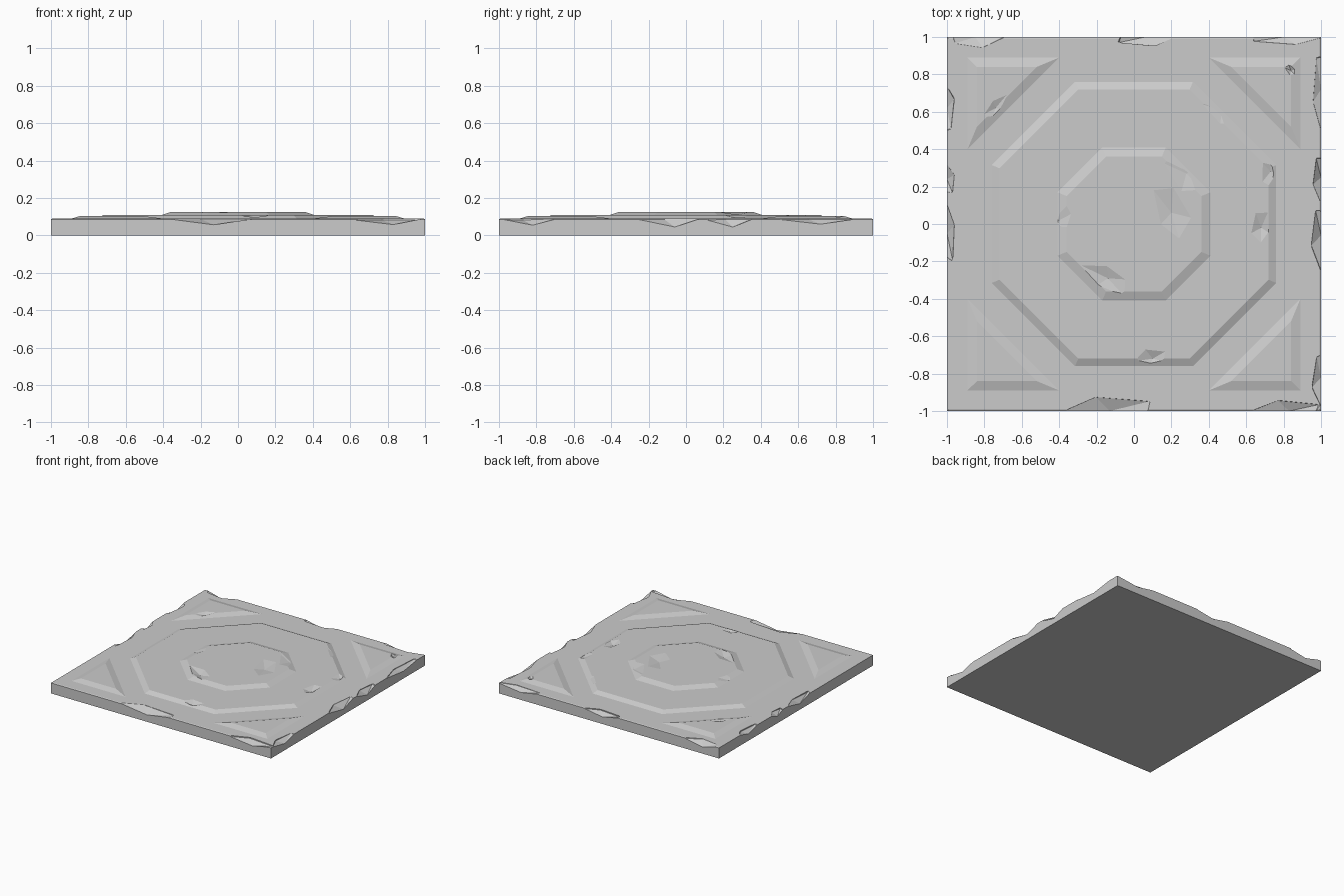
import bpy, bmesh, math, random
from mathutils import Matrix

if "Cube" in bpy.data.objects:
    bpy.data.objects.remove(bpy.data.objects["Cube"])

random.seed(4)


def add_mesh(name, bm):
    bmesh.ops.recalc_face_normals(bm, faces=bm.faces)
    me = bpy.data.meshes.new(name)
    bm.to_mesh(me)
    bm.free()
    ob = bpy.data.objects.new(name, me)
    bpy.context.collection.objects.link(ob)
    return ob


def frustum(name, low, high, z0, z1, z2):
    """Vertical skirt from z0 to z1, then a sloped rim up to z2."""
    bm = bmesh.new()
    rings = [[bm.verts.new((x, y, z)) for x, y in pts]
             for pts, z in ((low, z0), (low, z1), (high, z2))]
    n = len(low)
    for a, b in zip(rings, rings[1:]):
        for i in range(n):
            j = (i + 1) % n
            bm.faces.new((a[i], a[j], b[j], b[i]))
    bm.faces.new(rings[0])
    bm.faces.new(rings[-1])
    return add_mesh(name, bm)


def polygon(apothem, n):
    r = apothem / math.cos(math.pi / n)
    return [(r * math.cos((2 * i + 1) * math.pi / n),
             r * math.sin((2 * i + 1) * math.pi / n)) for i in range(n)]


def chip(x, y, z, length, width, height, turn):
    """Rough faceted stone used to knock a chip out of the tile."""
    bm = bmesh.new()
    bmesh.ops.create_icosphere(bm, subdivisions=1, radius=1)
    for v in bm.verts:
        v.co *= random.uniform(0.85, 1.15)
    bmesh.ops.transform(bm, verts=bm.verts, matrix=Matrix.Translation((x, y, z))
                        @ Matrix.Rotation(turn, 4, 'Z')
                        @ Matrix.Diagonal((length, width, height, 1)))
    ob = add_mesh("chip_cutter", bm)
    ob.hide_render = True
    return ob


def combine(other, op):
    m = tile.modifiers.new(op.lower(), 'BOOLEAN')
    m.operation, m.solver, m.object = op, 'EXACT', other
    bpy.context.view_layer.objects.active = tile
    bpy.ops.object.modifier_apply(modifier=m.name)
    bpy.data.objects.remove(other, do_unlink=True)


# Square slab with two raised octagonal steps
tile = frustum("stone_tile", polygon(1, 4), polygon(0.993, 4), 0, 0.086, 0.09)
combine(frustum("outer_step", polygon(0.76, 8), polygon(0.72, 8), 0.05, 0.09, 0.108), 'UNION')
combine(frustum("inner_step", polygon(0.41, 8), polygon(0.36, 8), 0.05, 0.108, 0.125), 'UNION')

# Raised triangle in each corner
for sx in (-1, 1):
    for sy in (-1, 1):
        low, high = ([(sx * a, sy * a), (sx * b, sy * a), (sx * a, sy * b)]
                     for a, b in ((0.89, 0.4), (0.84, 0.52)))
        combine(frustum("corner_step", low, high, 0.05, 0.09, 0.105), 'UNION')

# Chips along each side: position, length, width
sides = (
    [(-0.13, 0.3, 0.1), (0.83, 0.2, 0.06)],                    # front
    [(-0.06, 0.2, 0.06), (0.25, 0.14, 0.05), (0.72, 0.24, 0.05), (-0.82, 0.17, 0.05)],  # right
    [(-0.06, 0.17, 0.05), (0.85, 0.16, 0.07), (-0.8, 0.25, 0.05)],  # back
    [(0.05, 0.17, 0.05), (-0.24, 0.09, 0.05), (-0.62, 0.15, 0.04)],  # left
)
for k, marks in enumerate(sides):
    turn = k * math.pi / 2
    c, s = round(math.cos(turn)), round(math.sin(turn))
    for t, length, width in marks:
        combine(chip(t * c + s, t * s - c, 0.112, length, width, 0.06, turn), 'DIFFERENCE')

# Chips on the raised rims, lying along the rim: x, y, length
rims = [(0.47, 0.61, 0.16), (0.73, 0.28, 0.14), (0.68, -0.02, 0.14), (0.1, -0.72, 0.13),
        (-0.71, -0.42, 0.17), (0.28, 0.27, 0.2), (0.2, 0.06, 0.18), (-0.14, -0.29, 0.16),
        (-0.4, 0.02, 0.15), (-0.74, 0.62, 0.14), (0.84, 0.82, 0.09)]
for x, y, length in rims:
    z = 0.145 if math.hypot(x, y) < 0.45 else 0.133
    combine(chip(x, y, z, length, length * 0.55, 0.04, math.atan2(y, x) + math.pi / 2),
            'DIFFERENCE')
